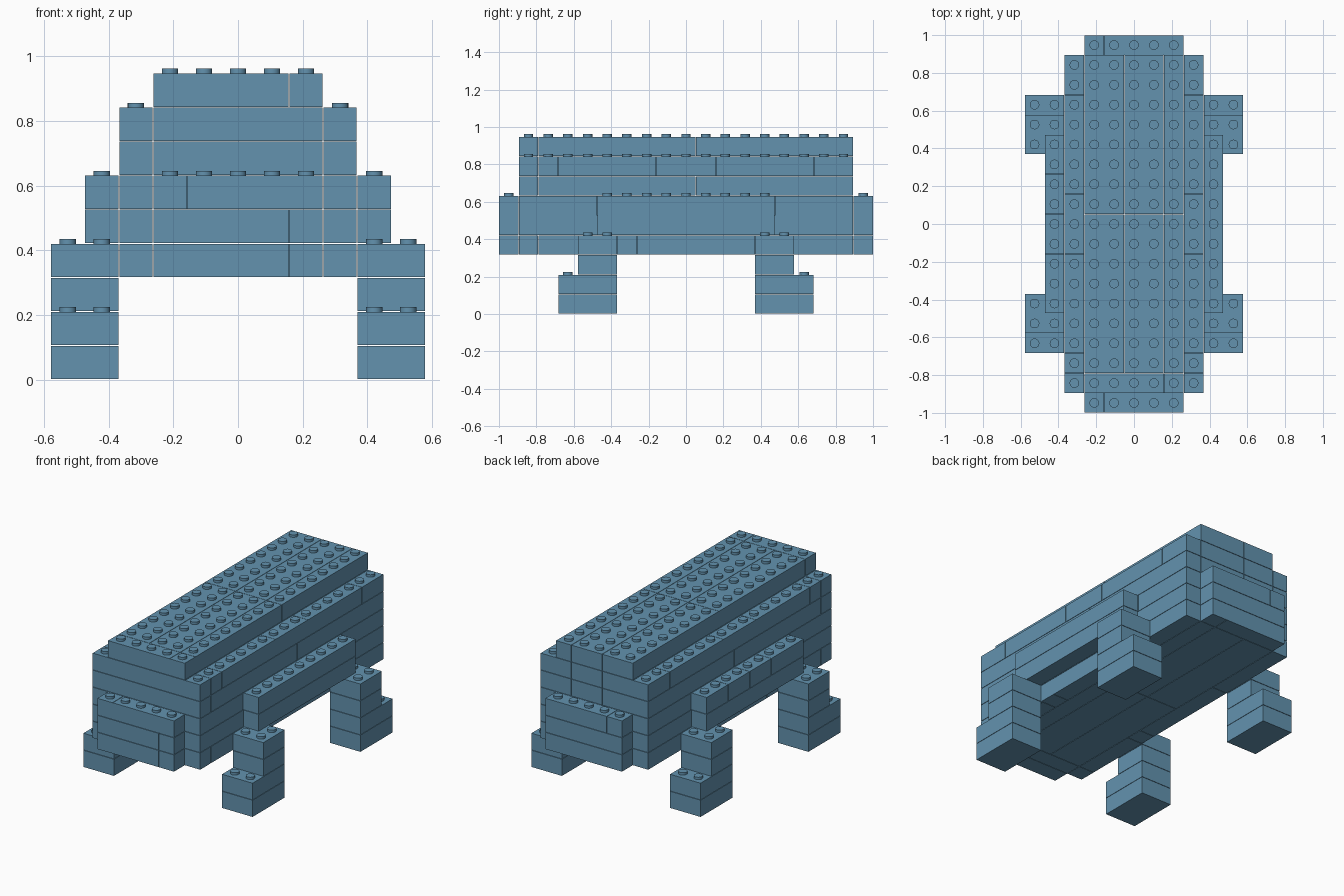
import bpy, bmesh, math
from mathutils import Matrix

cube = bpy.data.objects.get("Cube")
if cube:
    bpy.data.objects.remove(cube, do_unlink=True)

P = 2 / 19            # stud pitch and brick height
GAP = 0.0012          # clearance on each brick face
STUD_R, STUD_H = 0.0253, 0.0145

blue = bpy.data.materials.new("dusty blue")
blue.use_nodes = True
colour = (0.125, 0.29, 0.43, 1)
blue.diffuse_color = colour
blue.node_tree.nodes["Principled BSDF"].inputs["Base Color"].default_value = colour

parts = {}            # part name -> list of bricks (layer, x0, x1, y0, y1) in studs


def bricks(name, layer, xs, ys):
    """Grid of bricks between consecutive x and y seams."""
    for x0, x1 in zip(xs, xs[1:]):
        for y0, y1 in zip(ys, ys[1:]):
            parts.setdefault(name, []).append((layer, x0, x1, y0, y1))


# Body: core columns with a narrow strip down each side
side_seams = {3: [-8.5, -7.5, -3.5, -2.5, 3.5, 8.5],
              4: [-8.5, -0.5, 8.5],
              5: [-8.5, -4.5, 4.5, 8.5],
              6: [-8.5, -7.5, 0.5, 8.5],
              7: [-8.5, -7.5, -6.5, -1.5, 1.5, 6.5, 8.5]}
for layer, ys in side_seams.items():
    bricks("body", layer, [-3.5, -2.5], ys)
    bricks("body", layer, [2.5, 3.5], ys)
    bricks("body", layer, [-2.5, 2.5], [-8.5, -7.5])
    bricks("body", layer, [-2.5, -0.5, 1.5, 2.5], [-7.5, 0.5, 8.5])

# Roof: one row across the front, long bricks behind
bricks("roof", 8, [-2.5, 1.5, 2.5], [-8.5, -7.5])
bricks("roof", 8, [-2.5, -0.5, 1.5, 2.5], [-7.5, 0.5, 8.5])

# End blocks at front and back
for layer, xs in {3: [-2.5, 1.5, 2.5], 4: [-2.5, 1.5, 2.5], 5: [-2.5, -1.5, 2.5]}.items():
    bricks("front_block", layer, xs, [-9.5, -8.5])
    bricks("back_block", layer, xs, [8.5, 9.5])

# Side rails
for layer in (4, 5):
    bricks("left_rail", layer, [3.5, 4.5], [-4.5, 4.5])
right_rail_seams = {4: [-4.5, 4.5], 5: [-4.5, -1.5, 0.5, 2.5, 4.5]}
for layer, ys in right_rail_seams.items():
    bricks("right_rail", layer, [-4.5, -3.5], ys)

# Stepped legs
for side, sx in (("left", 1), ("right", -1)):
    for end, sy in (("back", 1), ("front", -1)):
        for layer in range(4):
            reach = 6.5 if layer < 2 else 5.5
            bricks(f"{end}_{side}_leg", layer,
                   sorted((sx * 3.5, sx * 5.5)), sorted((sy * 3.5, sy * reach)))


def cells(brick):
    """Stud cells covered by a brick, as (layer, x, y) of cell centres."""
    layer, x0, x1, y0, y1 = brick
    for i in range(round(x1 - x0)):
        for j in range(round(y1 - y0)):
            yield layer, round(x0 + i + 0.5), round(y0 + j + 0.5)


filled = {c for group in parts.values() for b in group for c in cells(b)}


def add_brick(bm, brick):
    layer, x0, x1, y0, y1 = brick
    centre = Matrix.Translation(((x0 + x1) / 2 * P, (y0 + y1) / 2 * P, (layer + 0.5) * P))
    size = Matrix.Diagonal(((x1 - x0) * P - 2 * GAP, (y1 - y0) * P - 2 * GAP, P - 2 * GAP, 1))
    bmesh.ops.create_cube(bm, size=1, matrix=centre @ size)
    # Studs wherever nothing sits on top
    for k, x, y in cells(brick):
        if (k + 1, x, y) not in filled:
            spot = Matrix.Translation((x * P, y * P, (k + 1) * P + STUD_H / 2 - GAP))
            bmesh.ops.create_cone(bm, cap_ends=True, segments=20, radius1=STUD_R,
                                  radius2=STUD_R, depth=STUD_H + GAP, matrix=spot)


for name, group in parts.items():
    bm = bmesh.new()
    for brick in group:
        add_brick(bm, brick)
    mesh = bpy.data.meshes.new(name)
    bm.to_mesh(mesh)
    bm.free()
    mesh.materials.append(blue)
    obj = bpy.data.objects.new(name, mesh)
    bpy.context.collection.objects.link(obj)
    bpy.ops.object.select_all(action="DESELECT")
    obj.select_set(True)
    bpy.context.view_layer.objects.active = obj
    bpy.ops.object.shade_smooth_by_angle(angle=math.radians(30))
